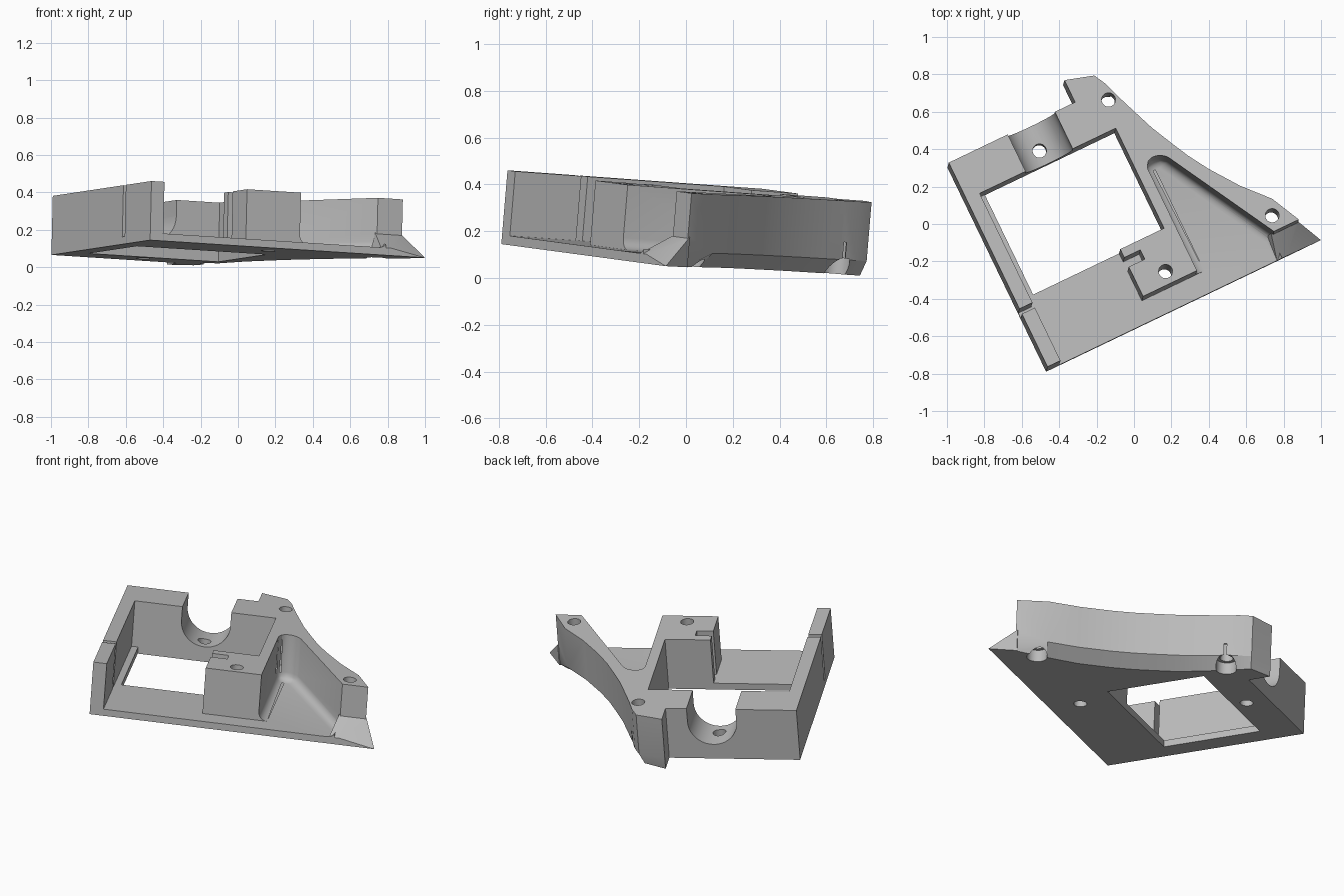
import bpy, bmesh, math
from mathutils import Matrix, Vector

cube = bpy.data.objects.get("Cube")
if cube:
    bpy.data.objects.remove(cube, do_unlink=True)

TOP = 0.317      # full height of the bracket
PLATE = 0.04     # thickness of the base plate
FAR = 0.6        # cutter overshoot


def add_object(name, bm):
    bmesh.ops.recalc_face_normals(bm, faces=bm.faces)
    mesh = bpy.data.meshes.new(name)
    bm.to_mesh(mesh)
    bm.free()
    obj = bpy.data.objects.new(name, mesh)
    bpy.context.collection.objects.link(obj)
    return obj


def loft(rings):
    """Solid through matching rings, listed from the bottom up."""
    bm = bmesh.new()
    loops = [[bm.verts.new(p) for p in ring] for ring in rings]
    n = len(loops[0])
    for low, high in zip(loops, loops[1:]):
        for i in range(n):
            j = (i + 1) % n
            bm.faces.new((low[i], low[j], high[j], high[i]))
    bm.faces.new(loops[0])
    bm.faces.new(loops[-1])
    return bm


def box(u0, u1, v0, v1, h0, h1=FAR):
    base = [(u0, v0), (u1, v0), (u1, v1), (u0, v1)]
    return loft([[(u, v, h) for u, v in base] for h in (h0, h1)])


def cylinder(center, radius, depth, matrix=Matrix()):
    bm = bmesh.new()
    bmesh.ops.create_cone(bm, cap_ends=True, segments=40, radius1=radius,
                          radius2=radius, depth=depth,
                          matrix=Matrix.Translation(center) @ matrix)
    return bm


def combine(obj, bm, operation="DIFFERENCE"):
    tool = add_object("cutter", bm)
    tool.hide_render = True
    mod = obj.modifiers.new("cut", "BOOLEAN")
    mod.operation, mod.solver, mod.object = operation, "EXACT", tool
    graph = bpy.context.evaluated_depsgraph_get()
    result = bpy.data.meshes.new_from_object(obj.evaluated_get(graph))
    obj.modifiers.clear()
    old = obj.data
    obj.data = result
    bpy.data.meshes.remove(old)
    bpy.data.objects.remove(tool, do_unlink=True)


# Outline of the block; the third value is how far the lower edge is undercut
outline = [
    (0, 0, 0), (1.4, 0, 0), (1.4, .13, 0), (1.555, .13, 0),
    (1.475, .292, .07), (1.35, .43, .08), (1.238, .584, .08),
    (1.17, .695, .08), (1.118, .797, .08), (1.06, .915, .08),
    (1.012, 1.037, .07), (.972, 1.14, .06), (.94, 1.233, .05),
    (.905, 1.299, .03), (.75, 1.346, 0), (.75, 1.215, 0), (0, 1.215, 0),
]
frame = add_object("bracket_frame", loft([
    [(u - .87 * k, v - .45 * k, 0) for u, v, k in outline],
    [(u, v, .065) for u, v, k in outline],
    [(u, v, TOP) for u, v, k in outline],
]))

# Window, lowered front plate, wall slot and notch in the inner block
for cutter in (
    box(.115, .885, .4, .995, -FAR),
    box(.077, .625, -.3, .995, PLATE),
    box(.6, 1.0, -.3, .119, PLATE),
    box(-.2, .2, .315, .345, PLATE),
    box(.6, .72, .295, .35, PLATE),
):
    combine(frame, cutter)

# Triangular pocket with rounded apex and floor
plan = [(.945, -.3), (1.41, -.3), (1.41, .125), (1.05, .77), (.945, .77)]
pocket = loft([[(u, v, h) for u, v in plan] for h in (PLATE, FAR)])
soft = [e for e in pocket.edges
        if all(v.co.z < .1 for v in e.verts) or all(v.co.y > .7 for v in e.verts)]
soft = [e for e in soft if not all(v.co.z > .1 for v in e.verts)]
bmesh.ops.bevel(pocket, geom=soft, offset=.05, segments=6, profile=.5,
                affect="EDGES", clamp_overlap=True)
combine(frame, pocket)

# Sloped toe at the pointed corner
toe = bmesh.new()
for p in [(1.37, 0, 0), (1.632, 0, 0), (1.555, .14, 0), (1.37, .14, 0),
          (1.37, 0, .04), (1.43, 0, .04), (1.4, .14, .13), (1.555, .14, .13)]:
    toe.verts.new(p)
bmesh.ops.convex_hull(toe, input=toe.verts)
combine(frame, toe, "UNION")

# U-shaped channel across the back wall
combine(frame, box(.35, .63, .9, 1.4, .23))
combine(frame, cylinder((.49, 1.15, .23), .14, .5, Matrix.Rotation(math.pi / 2, 4, "X")))

# Screw holes, then counterbores under the two outer ones
outer = [(.917, 1.149), (1.436, .211)]
for u, v in outer + [(.792, .188), (.478, 1.077)]:
    combine(frame, cylinder((u, v, .1), .037, 1))
for u, v in outer:
    combine(frame, cylinder((u, v, -.02), .058, .18))
combine(frame, cylinder((.945, 1.155, .04), .022, .2))

# Tilt and turn the finished bracket into place
normal = Vector((.0239, .0842, 1)).normalized()
tilt = Vector((0, 0, 1)).rotation_difference(normal).to_matrix().to_4x4()
turn = Matrix.Rotation(math.radians(25.7), 4, "Z")
frame.data.transform(Matrix.Translation((-.47, -.79, .145)) @ tilt @ turn)

# Single grey material
grey = bpy.data.materials.new("plain_grey")
grey.use_nodes = True
color = (.5, .5, .5, 1)
grey.diffuse_color = color
grey.node_tree.nodes["Principled BSDF"].inputs["Base Color"].default_value = color
frame.data.materials.clear()
frame.data.materials.append(grey)

bpy.ops.object.select_all(action="DESELECT")
frame.select_set(True)
bpy.context.view_layer.objects.active = frame
bpy.ops.object.shade_smooth_by_angle(angle=math.radians(25))
